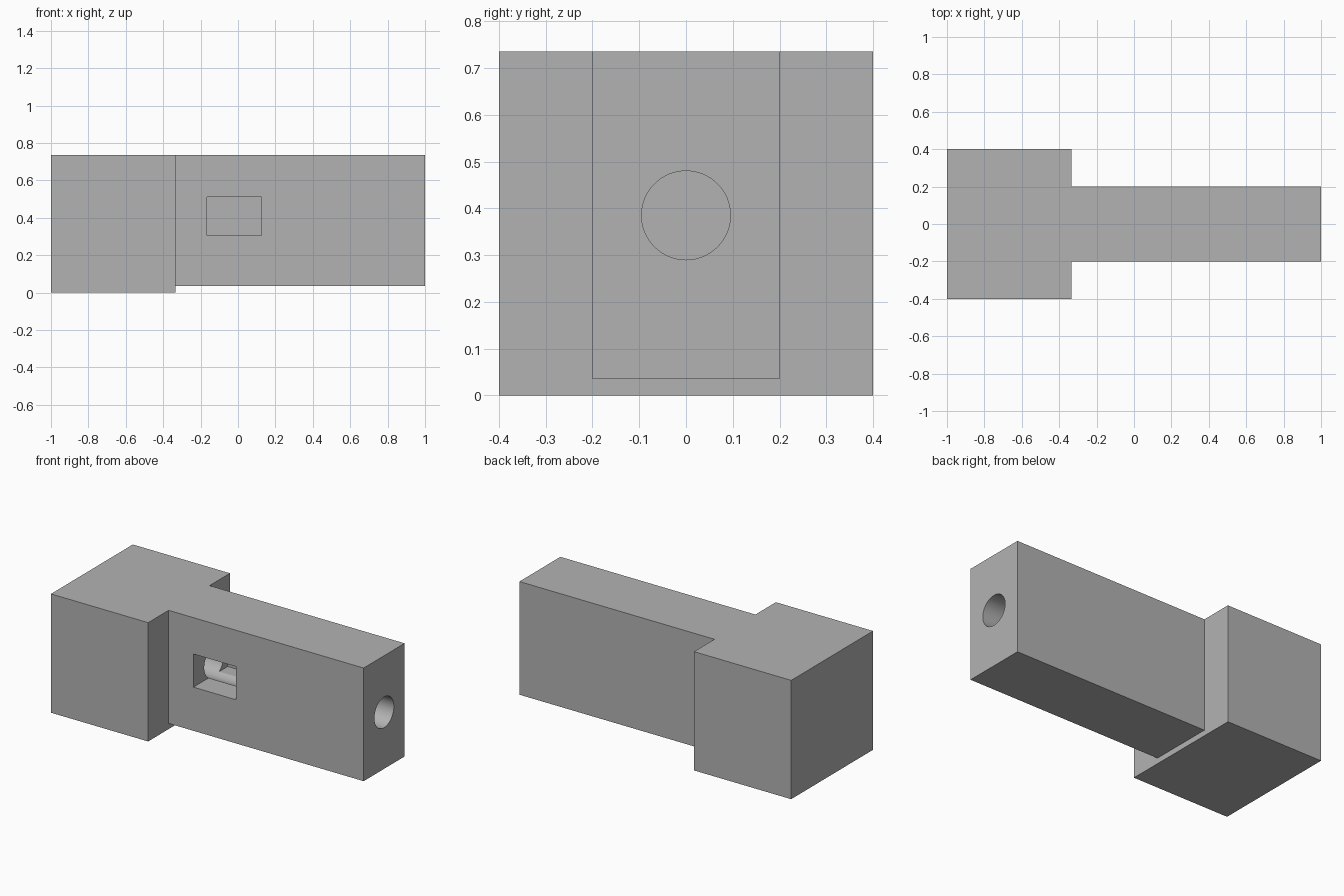
import bpy
import math

cube = bpy.data.objects.get("Cube")
if cube:
    bpy.data.objects.remove(cube, do_unlink=True)

grey = bpy.data.materials.new("plain grey")
grey.use_nodes = True
grey.diffuse_color = (0.45, 0.45, 0.45, 1)
grey.node_tree.nodes["Principled BSDF"].inputs["Base Color"].default_value = (0.45, 0.45, 0.45, 1)


def box(name, low, high):
    """Box between two opposite corners."""
    bpy.ops.mesh.primitive_cube_add(size=1, location=[(a + b) / 2 for a, b in zip(low, high)])
    ob = bpy.context.object
    ob.name = name
    ob.scale = [b - a for a, b in zip(low, high)]
    bpy.ops.object.transform_apply(location=True, rotation=True, scale=True)
    ob.data.materials.append(grey)
    return ob


def combine(target, tool, operation):
    """Apply an exact boolean, then drop the tool object."""
    mod = target.modifiers.new(operation.lower(), 'BOOLEAN')
    mod.operation = operation
    mod.solver = 'EXACT'
    mod.object = tool
    bpy.ops.object.select_all(action='DESELECT')
    bpy.context.view_layer.objects.active = target
    target.select_set(True)
    bpy.ops.object.modifier_apply(modifier=mod.name)
    bpy.data.objects.remove(tool, do_unlink=True)


shoulder, top = -0.335, 0.735

# Wide head block joined to the narrower arm
body = box("block_body", (-1, -0.4, 0), (shoulder, 0.4, top))
arm = box("arm", (-0.6, -0.2, 0.035), (1, 0.2, top))
combine(body, arm, 'UNION')

# Round bore running along the arm from its free end
bore_end = 1.1
bpy.ops.mesh.primitive_cylinder_add(
    vertices=64, radius=0.095, depth=bore_end - shoulder,
    location=((bore_end + shoulder) / 2, 0, 0.385), rotation=(0, math.pi / 2, 0))
bore = bpy.context.object
bore.name = "bore_cutter"
bore.data.materials.append(grey)
combine(body, bore, 'DIFFERENCE')

# Blind rectangular window in the front, crossing the bore
window = box("window_cutter", (-0.165, -0.3, 0.305), (0.125, 0.135, 0.51))
combine(body, window, 'DIFFERENCE')

bpy.ops.object.shade_smooth_by_angle(angle=math.radians(30))
